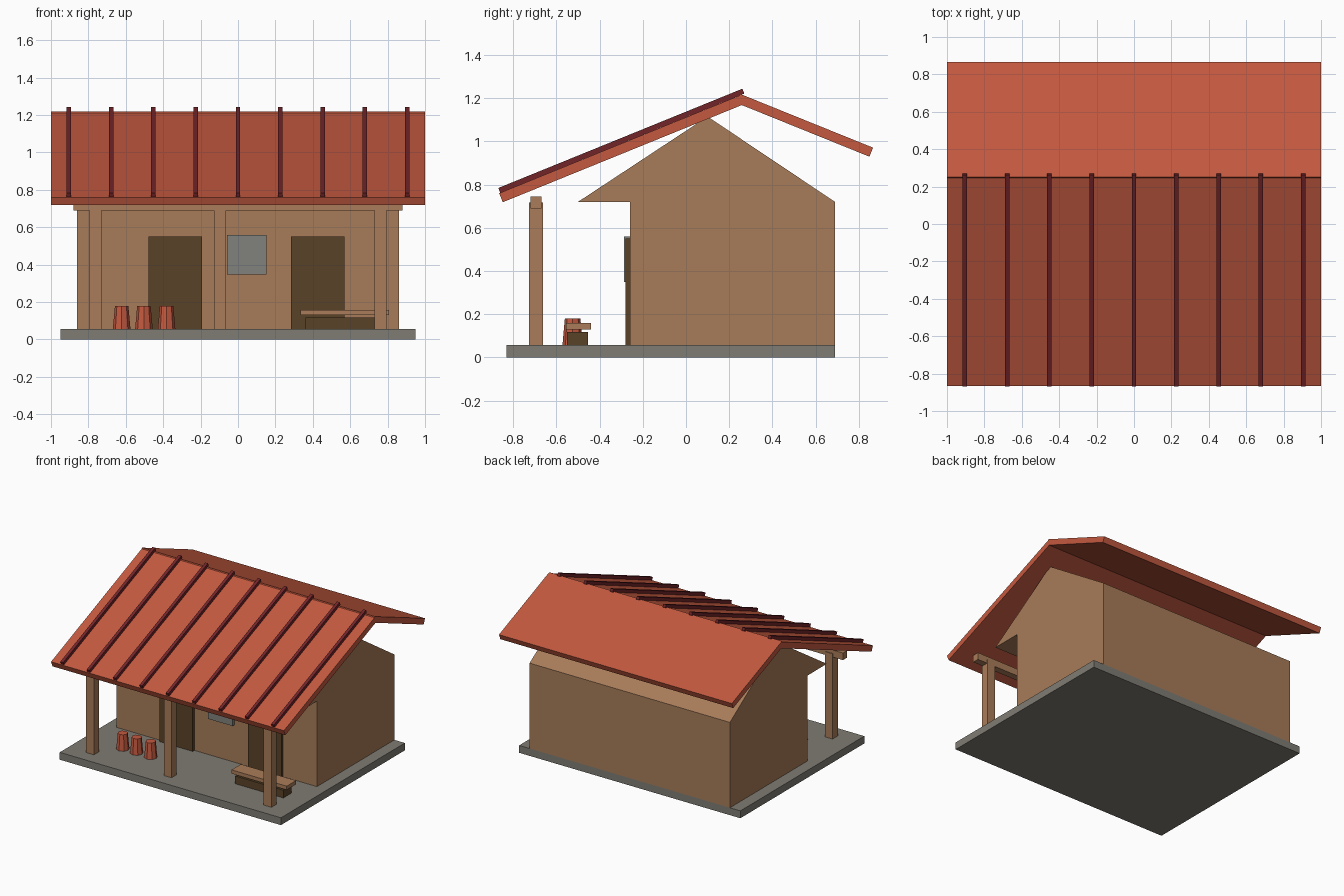
import bpy
import bmesh
import math

cube = bpy.data.objects.get("Cube")
if cube:
    bpy.data.objects.remove(cube, do_unlink=True)


def material(name, rgb):
    m = bpy.data.materials.new(name)
    m.use_nodes = True
    m.diffuse_color = (*rgb, 1)
    m.node_tree.nodes["Principled BSDF"].inputs["Base Color"].default_value = (*rgb, 1)
    return m


PLASTER = material("mud_plaster", (0.39, 0.20, 0.10))
WOOD = material("wood", (0.40, 0.20, 0.10))
DARK = material("dark_wood", (0.10, 0.055, 0.02))
ROOF = material("terracotta", (0.55, 0.10, 0.05))
RIB = material("dark_red", (0.17, 0.018, 0.022))
STONE = material("grey_stone", (0.21, 0.20, 0.17))
GLASS = material("grey_shutter", (0.22, 0.22, 0.20))


def finish(name, bm, mat):
    bmesh.ops.recalc_face_normals(bm, faces=bm.faces[:])
    mesh = bpy.data.meshes.new(name)
    bm.to_mesh(mesh)
    bm.free()
    mesh.materials.append(mat)
    obj = bpy.data.objects.new(name, mesh)
    bpy.context.collection.objects.link(obj)
    return obj


def prism(name, profile, x0, x1, mat):
    """Extrude a (y, z) side profile along x."""
    bm = bmesh.new()
    face = bm.faces.new([bm.verts.new((x0, y, z)) for y, z in profile])
    ext = bmesh.ops.extrude_face_region(bm, geom=[face])
    moved = [v for v in ext["geom"] if isinstance(v, bmesh.types.BMVert)]
    bmesh.ops.translate(bm, verts=moved, vec=(x1 - x0, 0, 0))
    return finish(name, bm, mat)


def box(name, x, y, z, mat):
    """Box from (min, max) ranges."""
    profile = [(y[0], z[0]), (y[1], z[0]), (y[1], z[1]), (y[0], z[1])]
    return prism(name, profile, x[0], x[1], mat)


def slab(name, start, end, thick, x0, x1, mat):
    """Sloped board whose top line runs start -> end; negative thickness rises."""
    dy, dz = end[0] - start[0], end[1] - start[1]
    length = math.hypot(dy, dz)
    ny, nz = dz / length * thick, -dy / length * thick
    profile = [start, end, (end[0] + ny, end[1] + nz), (start[0] + ny, start[1] + nz)]
    return prism(name, profile, x0, x1, mat)


FLOOR = 0.057

# Floor and house body
box("floor_slab", (-0.95, 0.95), (-0.83, 0.69), (0, FLOOR), STONE)
box("walls", (-0.86, 0.86), (-0.26, 0.69), (FLOOR, 0.72), PLASTER)
prism("gable", [(-0.5, 0.72), (0.69, 0.72), (0.1, 1.115)], -0.86, 0.86, PLASTER)

# Roof slopes and ribs
eave, ridge = (-0.865, 0.76), (0.247, 1.212)
slab("front_roof", eave, ridge, 0.045, -1, 1, ROOF)
slab("back_roof", (0.25, 1.22), (0.866, 0.971), 0.045, -1, 1, ROOF)
for i in range(9):
    x = (i - 4) * 0.2263
    slab(f"roof_rib_{i + 1}", (-0.86, 0.762), (0.27, 1.2215), -0.024,
         x - 0.012, x + 0.012, RIB)

# Porch posts and beam
for i, x in enumerate((-0.762, -0.096, 0.762)):
    box(f"porch_post_{i + 1}", (x - 0.033, x + 0.033), (-0.726, -0.662), (FLOOR, 0.718), WOOD)
box("porch_beam", (-0.88, 0.88), (-0.72, -0.668), (0.69, 0.745), WOOD)

# Doors and window
for i, x in enumerate((-0.335, 0.427)):
    box(f"door_{i + 1}", (x - 0.143, x + 0.143), (-0.281, -0.25), (FLOOR, 0.55), DARK)
box("window", (-0.059, 0.153), (-0.286, -0.25), (0.348, 0.56), GLASS)

# Bench
box("bench_base", (0.36, 0.775), (-0.55, -0.453), (FLOOR, 0.117), DARK)
box("bench_seat", (0.333, 0.807), (-0.555, -0.44), (0.13, 0.159), WOOD)

# Clay pots
for i, x in enumerate((-0.622, -0.503, -0.382)):
    bm = bmesh.new()
    bmesh.ops.create_cone(bm, cap_ends=True, segments=8, radius1=0.047,
                          radius2=0.036, depth=0.123)
    pot = finish(f"pot_{i + 1}", bm, ROOF)
    pot.location = (x, -0.525, FLOOR + 0.0615)
